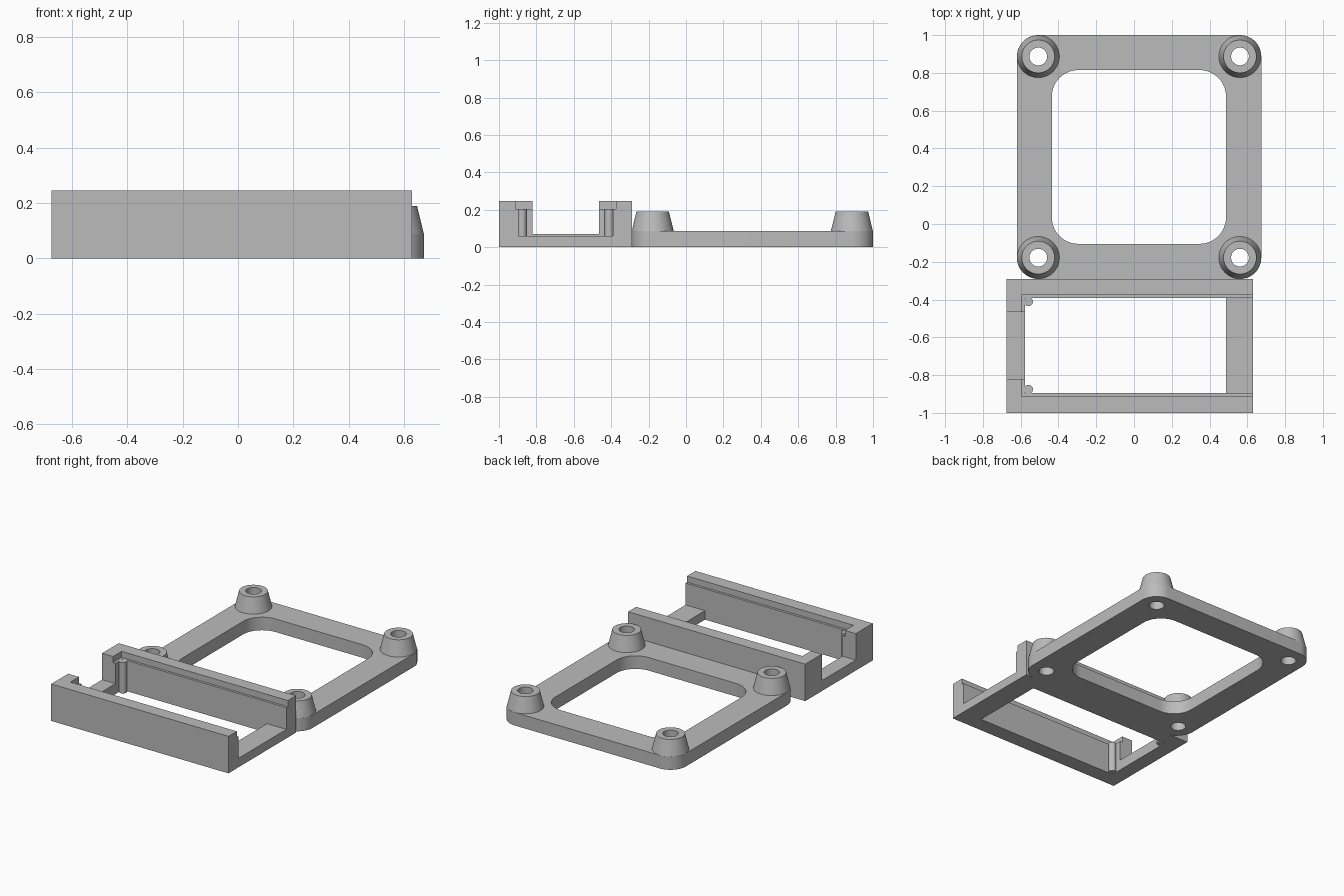
import bpy, bmesh, math

cube = bpy.data.objects.get("Cube")
if cube:
    bpy.data.objects.remove(cube, do_unlink=True)

GREY = (0.5, 0.5, 0.5, 1.0)
mat = bpy.data.materials.new("plain grey")
mat.use_nodes = True
mat.diffuse_color = GREY
mat.node_tree.nodes["Principled BSDF"].inputs["Base Color"].default_value = GREY


def finish(name, bm, smooth=True):
    bmesh.ops.recalc_face_normals(bm, faces=bm.faces)
    me = bpy.data.meshes.new(name)
    bm.to_mesh(me)
    bm.free()
    ob = bpy.data.objects.new(name, me)
    bpy.context.collection.objects.link(ob)
    me.materials.append(mat)
    if smooth:
        shade(ob)
    return ob


def shade(ob):
    bpy.ops.object.select_all(action='DESELECT')
    ob.select_set(True)
    bpy.context.view_layer.objects.active = ob
    bpy.ops.object.shade_smooth_by_angle(angle=math.radians(30))


def prism(name, outline, z0, z1, smooth=False):
    """Extrude a flat outline from z0 up to z1."""
    bm = bmesh.new()
    face = bm.faces.new([bm.verts.new((x, y, z0)) for x, y in outline])
    up = bmesh.ops.extrude_face_region(bm, geom=[face])["geom"]
    bmesh.ops.translate(bm, vec=(0, 0, z1 - z0),
                        verts=[v for v in up if isinstance(v, bmesh.types.BMVert)])
    return finish(name, bm, smooth)


def rect(x0, x1, y0, y1, r=0.0, steps=12):
    """Rectangle outline, with round corners if r is set."""
    if not r:
        return [(x0, y0), (x1, y0), (x1, y1), (x0, y1)]
    centres = [(x1 - r, y1 - r), (x0 + r, y1 - r), (x0 + r, y0 + r), (x1 - r, y0 + r)]
    pts = []
    for q, (cx, cy) in enumerate(centres):
        for i in range(steps + 1):
            a = math.pi / 2 * (q + i / steps)
            pts.append((cx + r * math.cos(a), cy + r * math.sin(a)))
    return pts


def circle(cx, cy, r, n=48):
    return [(cx + r * math.cos(2 * math.pi * i / n),
             cy + r * math.sin(2 * math.pi * i / n)) for i in range(n)]


def cut(ob, cutters):
    """Subtract the cutters for good, then drop them."""
    for c in cutters:
        c.hide_render = True
        mod = ob.modifiers.new("cut", 'BOOLEAN')
        mod.operation = 'DIFFERENCE'
        mod.solver = 'EXACT'
        mod.object = c
        bpy.context.view_layer.objects.active = ob
        bpy.ops.object.modifier_apply(modifier=mod.name)
        bpy.data.objects.remove(c, do_unlink=True)
    shade(ob)


def tube(name, cx, cy, profile, n=48):
    """Spin a closed (radius, z) profile around a vertical axis."""
    bm = bmesh.new()
    rings = [[bm.verts.new((x, y, z)) for x, y in circle(cx, cy, r, n)]
             for r, z in profile]
    for a, b in zip(rings, rings[1:] + rings[:1]):
        for i in range(n):
            j = (i + 1) % n
            bm.faces.new((a[i], a[j], b[j], b[i]))
    return finish(name, bm)


# Mounting frame: rounded plate with a large window and four screw holes
PLATE, BORE = 0.087, 0.047
corners = [("back_right", -0.507, 0.887), ("back_left", 0.561, 0.887),
           ("front_right", -0.507, -0.178), ("front_left", 0.561, -0.178)]
frame = prism("mounting_frame", rect(-0.62, 0.674, -0.291, 1.0, 0.113), 0, PLATE)
cutters = [prism("window_cutter", rect(-0.435, 0.487, -0.105, 0.815, 0.14), -0.1, 0.3)]
cutters += [prism("screw_cutter", circle(x, y, BORE), -0.1, 0.3) for _, x, y in corners]
cut(frame, cutters)

# Tapered standoffs
for side, x, y in corners:
    tube("standoff_" + side, x, y,
         [(BORE, PLATE), (0.112, PLATE), (0.087, 0.19), (BORE, 0.19)])

# Tray: open-ended box with a floor window, lid ledge and end notch
TOP, LEDGE = 0.246, 0.205
tray = prism("tray", rect(-0.675, 0.63, -1.0, -0.29), 0, TOP)
cut(tray, [
    prism("lid_cutter", rect(-0.595, 0.8, -0.912, -0.375), LEDGE, 0.4),
    prism("cavity_cutter", rect(-0.577, 0.8, -0.896, -0.391), 0.06, 0.4),
    prism("floor_cutter", rect(-0.577, 0.487, -0.896, -0.391), -0.1, 0.1),
    prism("notch_cutter", rect(-0.8, -0.5, -0.822, -0.465), 0.07, 0.4),
])

# Small round posts in the closed corners of the tray
for side, y in (("front", -0.876), ("back", -0.411)):
    prism("corner_post_" + side, circle(-0.559, y, 0.024, 24), 0, LEDGE, True)
